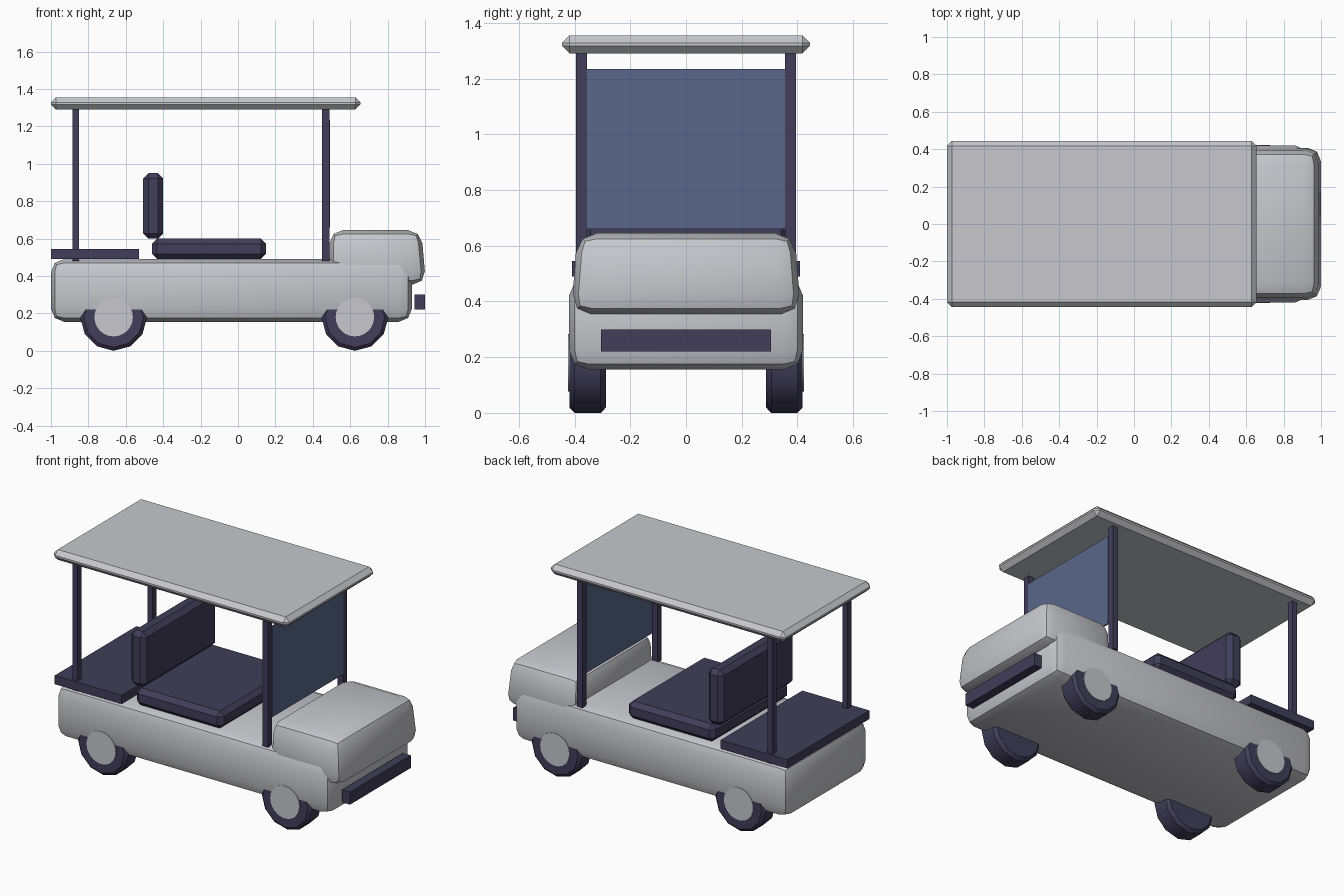
import bpy
import bmesh
import math
from mathutils import Matrix

cube = bpy.data.objects.get("Cube")
if cube:
    bpy.data.objects.remove(cube, do_unlink=True)


def material(name, rgb):
    m = bpy.data.materials.new(name)
    m.use_nodes = True
    m.diffuse_color = (*rgb, 1)
    m.node_tree.nodes["Principled BSDF"].inputs["Base Color"].default_value = (*rgb, 1)
    return m


GREY = material("light_grey", (0.57, 0.575, 0.61))
NAVY = material("dark_navy", (0.052, 0.047, 0.100))
GLASS = material("blue_glass", (0.098, 0.136, 0.255))


def finish(bm, name, mat, smooth):
    bmesh.ops.recalc_face_normals(bm, faces=bm.faces)
    me = bpy.data.meshes.new(name)
    bm.to_mesh(me)
    bm.free()
    me.materials.append(mat)
    ob = bpy.data.objects.new(name, me)
    bpy.context.collection.objects.link(ob)
    if smooth:
        bpy.ops.object.select_all(action='DESELECT')
        ob.select_set(True)
        bpy.context.view_layer.objects.active = ob
        bpy.ops.object.shade_smooth_by_angle(angle=math.radians(35))
    return ob


def box(name, mat, xr, yr, zr, bevel=0, segments=1, smooth=False, taper=(0, 0)):
    """Box from ranges; taper pulls the top in at the +x end and at both sides."""
    bm = bmesh.new()
    bmesh.ops.create_cube(bm, size=1)
    for v in bm.verts:
        x, y, z = (r[1] if c > 0 else r[0] for c, r in zip(v.co, (xr, yr, zr)))
        if v.co.z > 0:
            y -= math.copysign(taper[1], v.co.y)
            if v.co.x > 0:
                x -= taper[0]
        v.co = (x, y, z)
    if bevel:
        bmesh.ops.bevel(bm, geom=bm.edges[:], offset=bevel, segments=segments,
                        profile=0.5, affect='EDGES', clamp_overlap=True)
    return finish(bm, name, mat, smooth)


def disc(name, mat, x, z, radius, y0, y1, sides, bevel=0):
    """Wheel cylinder lying along y."""
    bm = bmesh.new()
    bmesh.ops.create_cone(bm, cap_ends=True, segments=sides, radius1=radius,
                          radius2=radius, depth=abs(y1 - y0))
    if bevel:
        rims = [e for e in bm.edges if abs(e.verts[0].co.z - e.verts[1].co.z) < 1e-5]
        bmesh.ops.bevel(bm, geom=rims, offset=bevel, segments=1, affect='EDGES')
    bm.transform(Matrix.Translation((x, (y0 + y1) / 2, z))
                 @ Matrix.Rotation(math.pi / 2, 4, 'X'))
    return finish(bm, name, mat, True)


# Rounded bodywork
box("body", GREY, (-1.0, 0.93), (-0.42, 0.42), (0.155, 0.49), 0.07, 2, True)
box("hood", GREY, (0.49, 1.005), (-0.412, 0.412), (0.355, 0.645), 0.07, 2, True,
    taper=(0.025, 0.022))
box("bumper", NAVY, (0.945, 1.0), (-0.305, 0.305), (0.22, 0.30))

# Roof, posts and windscreen
box("roof", GREY, (-1.0, 0.655), (-0.445, 0.445), (1.29, 1.355), 0.027)
for side, s in (("right", -1), ("left", 1)):
    ys = sorted((s * 0.355, s * 0.395))
    box("rear_post_" + side, NAVY, (-0.885, -0.85), ys, (0.48, 1.30))
    box("front_post_" + side, NAVY, (0.45, 0.488), ys, (0.48, 1.30))
box("windscreen", GLASS, (0.483, 0.492), (-0.356, 0.356), (0.66, 1.235))

# Seat and rear deck
box("seat_cushion", NAVY, (-0.46, 0.15), (-0.385, 0.385), (0.49, 0.60), 0.028)
box("seat_back", NAVY, (-0.507, -0.40), (-0.37, 0.37), (0.60, 0.95), 0.028)
box("rear_deck", NAVY, (-1.0, -0.53), (-0.41, 0.41), (0.49, 0.545))

# Wheels
for axle, x in (("rear", -0.665), ("front", 0.625)):
    for side, s in (("right", -1), ("left", 1)):
        disc(f"{axle}_tyre_{side}", NAVY, x, 0.178, 0.178, s * 0.288, s * 0.4185, 12, 0.018)
        disc(f"{axle}_hub_{side}", GREY, x, 0.18, 0.103, s * 0.35, s * 0.423, 24)
